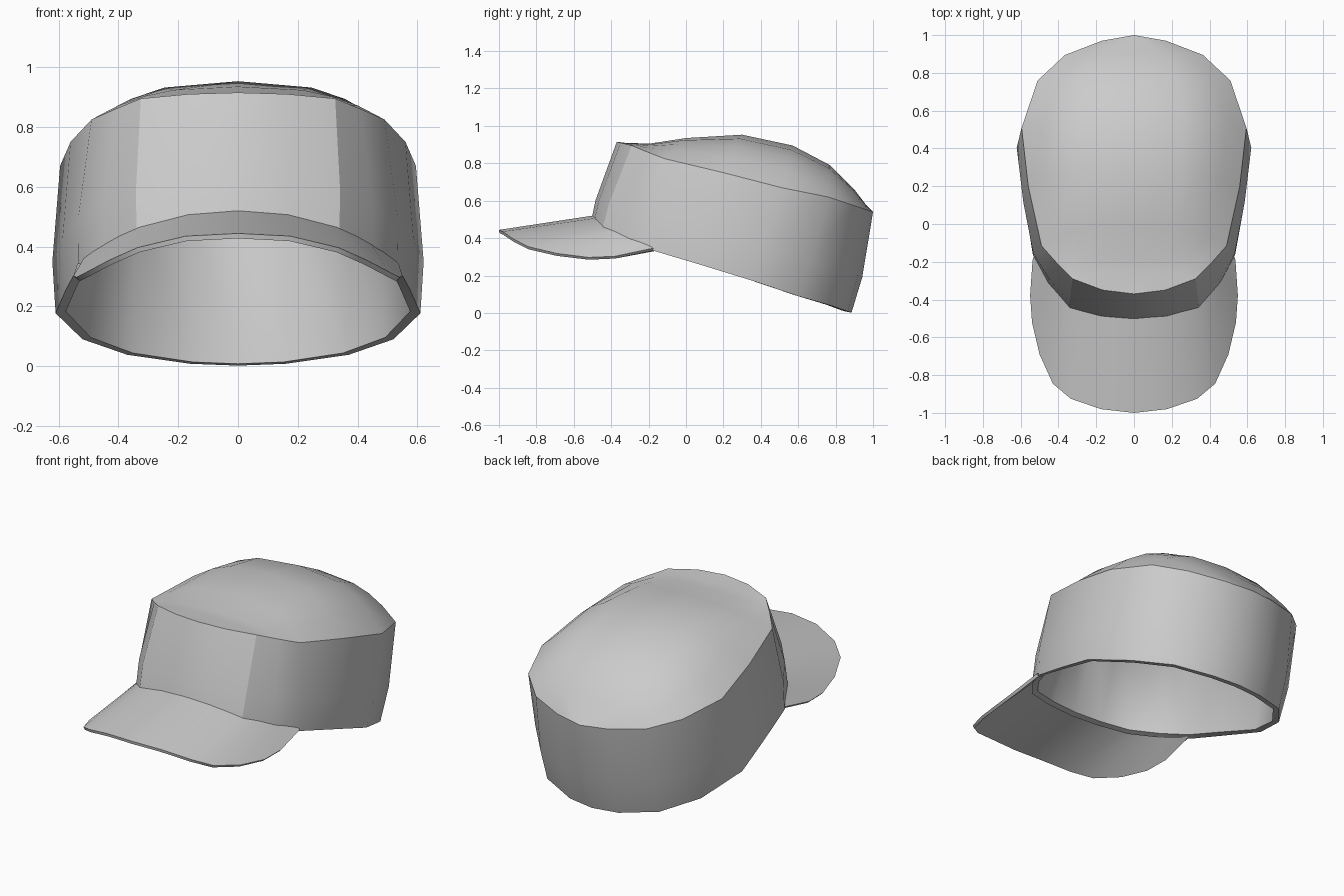
import bpy, bmesh
from mathutils import Vector

if "Cube" in bpy.data.objects:
    bpy.data.objects.remove(bpy.data.objects["Cube"])


def finish(name, bm, angle, thickness=0, face_up=False, flip=False):
    """Make the object, give it thickness if wanted, shade it smooth with crisp edges."""
    bmesh.ops.recalc_face_normals(bm, faces=bm.faces)
    if flip or (face_up and sum(f.normal.z for f in bm.faces) < 0):
        bmesh.ops.reverse_faces(bm, faces=bm.faces)
    me = bpy.data.meshes.new(name)
    bm.to_mesh(me)
    bm.free()
    ob = bpy.data.objects.new(name, me)
    bpy.context.collection.objects.link(ob)
    bpy.ops.object.select_all(action='DESELECT')
    ob.select_set(True)
    bpy.context.view_layer.objects.active = ob
    if thickness:
        mod = ob.modifiers.new("shell", 'SOLIDIFY')
        mod.thickness = thickness
        mod.offset = -1
        bpy.ops.object.modifier_apply(modifier=mod.name)
    bpy.ops.object.shade_smooth_by_angle(angle=angle)
    return ob


def mirrored(half):
    """Half outline from front to back -> full closed loop."""
    pts = [Vector(p) for p in half]
    return pts + [Vector((-p.x, p.y, p.z)) for p in pts[-2:0:-1]]


def moved_out(ring, d, dz=0):
    """Push a ring outwards (or inwards) from the upright axis of the crown."""
    return [p + Vector((p.x, p.y - .2, 0)).normalized() * d + Vector((0, 0, dz))
            for p in ring]


def skin(bm, rings):
    n = len(rings[0])
    for r, s in zip(rings, rings[1:]):
        for i in range(n):
            j = (i + 1) % n
            bm.faces.new((r[i], r[j], s[j], s[i]))


def shell(bm, rings, drop=0):
    """Band from stacked rings, closed by a domed top made of side to side rows."""
    vr = [[bm.verts.new(p) for p in ring] for ring in rings]
    skin(bm, vr)
    edge, n, rows = vr[-1], len(vr[-1]), []
    for i, (cy, cz) in enumerate(crest, 1):
        left, right = edge[n - i], edge[i]
        e, row = right.co, [left]
        for u in (-.82, -.64, -.44, 0, .44, .64, .82):
            f = 1 - abs(u) ** 2.75
            row.append(bm.verts.new((e.x * u, e.y + (cy - e.y) * f,
                                     e.z + (cz - drop - e.z) * f)))
        rows.append(row + [right])
    for r, s in zip(rows, rows[1:]):
        for k in range(8):
            bm.faces.new((r[k], r[k + 1], s[k + 1], s[k]))
    for row, tip in ((rows[0], edge[0]), (rows[-1], edge[n // 2])):
        for k in range(8):
            bm.faces.new((row[k], row[k + 1], tip))
    return vr[0]


# Band outlines (front centre to back centre) and crest line of the top
top = [(0, -.37, .915), (.165, -.35, .91), (.325, -.29, .895), (.41, -.205, .86),
       (.49, -.115, .825), (.56, .2, .75), (.595, .51, .67), (.51, .76, .62),
       (.365, .895, .575), (.17, .97, .55), (0, 1, .54)]
bottom = [(0, -.52, .43), (.172, -.505, .428), (.338, -.455, .415), (.452, -.32, .375),
          (.535, -.165, .33), (.575, .08, .257), (.61, .34, .177), (.52, .6, .09),
          (.37, .78, .038), (.16, .865, .008), (0, .885, .002)]
crest = [(-.33, .91), (-.25, .907), (-.19, .906), (0, .935), (.3, .953),
         (.57, .895), (.77, .79), (.9, .66), (.965, .575)]
lo, hi = mirrored(bottom), mirrored(top)
mid = moved_out([a.lerp(b, .35) for a, b in zip(lo, hi)], .017)
rim = moved_out(lo, -.035, .006)

# Crown: outer shell plus the rim around the opening
bm = bmesh.new()
base = shell(bm, (lo, mid, hi))
skin(bm, ([bm.verts.new(p) for p in rim], base))
finish("cap_crown", bm, .5)

# Lining: soft inner surface
bm = bmesh.new()
shell(bm, (rim, moved_out(hi, -.05, -.03)), .025)
finish("cap_lining", bm, 1.6, flip=True)

# Brim: inner edge on the band, outer edge drooping at the sides
inner = [(0, -.5, .52), (.168, -.485, .507), (.333, -.437, .465), (.395, -.37, .437),
         (.445, -.305, .41), (.485, -.24, .385), (.515, -.19, .362), (.525, -.16, .345)]
outer = [(0, -1, .444), (.175, -.98, .435), (.335, -.925, .397), (.43, -.845, .355),
         (.5, -.69, .318), (.54, -.52, .297), (.55, -.38, .303), (.537, -.19, .343)]
bm = bmesh.new()
a, b = [[bm.verts.new(p) for p in [(-x, y, z) for x, y, z in half[:0:-1]] + half]
        for half in (inner, outer)]
for i in range(len(a) - 1):
    bm.faces.new((a[i], a[i + 1], b[i + 1], b[i]))
finish("cap_brim", bm, .5, thickness=.017, face_up=True)
